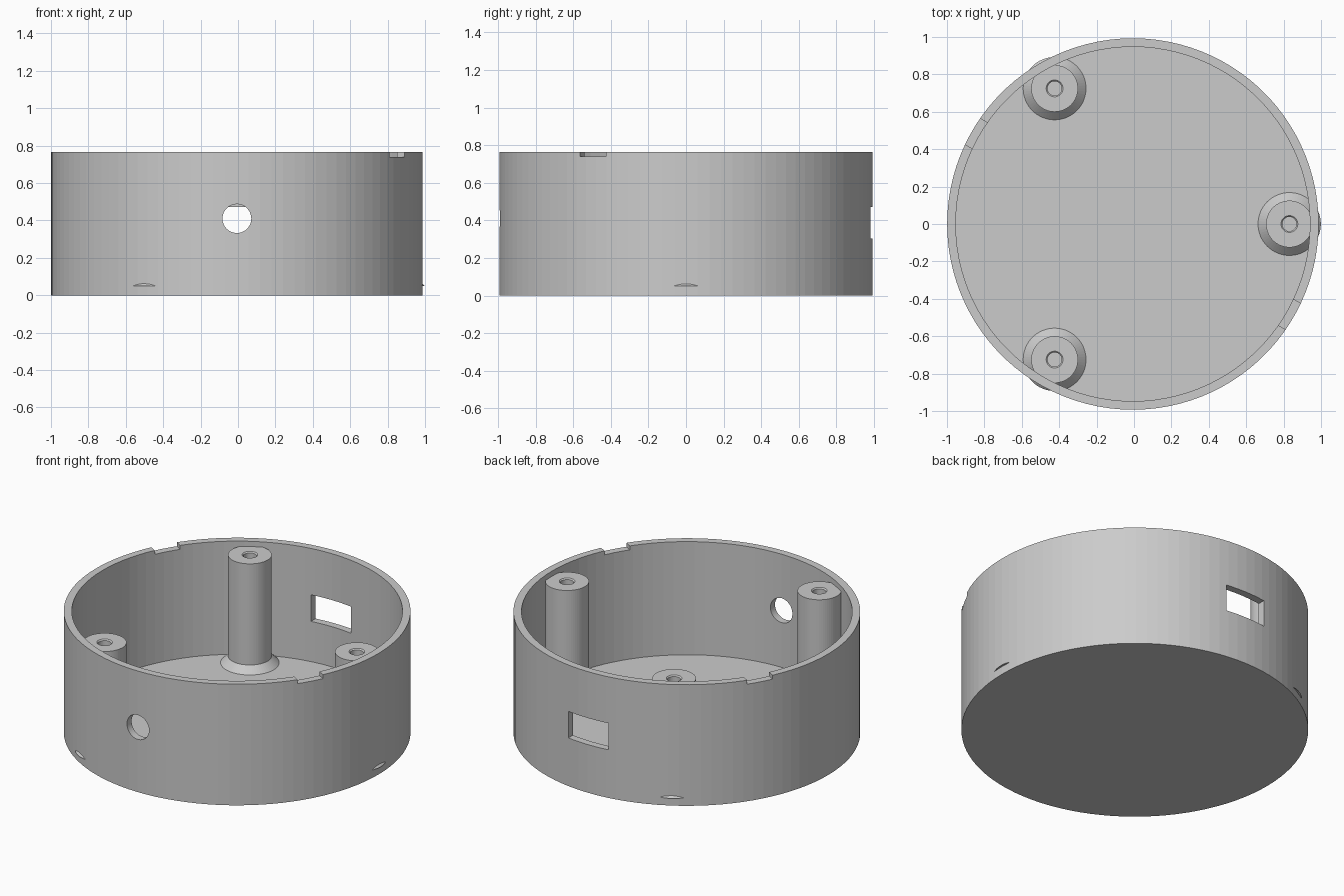
import bpy
import bmesh
from math import radians, cos, sin, tau
from mathutils import Vector, Matrix

if "Cube" in bpy.data.objects:
    bpy.data.objects.remove(bpy.data.objects["Cube"], do_unlink=True)

CENTRE = Vector((-0.006, 0, 0))
OUTER, INNER = 0.993, 0.947
HEIGHT, FLOOR = 0.765, 0.05
POST_TOP, POST_RING = 0.732, 0.837

grey = bpy.data.materials.new("plain grey")
grey.use_nodes = True
colour = (0.6, 0.6, 0.6, 1)
grey.diffuse_color = colour
grey.node_tree.nodes["Principled BSDF"].inputs["Base Color"].default_value = colour


def add_object(name, bm, location=(0, 0, 0)):
    bmesh.ops.recalc_face_normals(bm, faces=bm.faces)
    mesh = bpy.data.meshes.new(name)
    bm.to_mesh(mesh)
    bm.free()
    mesh.materials.append(grey)
    obj = bpy.data.objects.new(name, mesh)
    obj.location = location
    bpy.context.collection.objects.link(obj)
    return obj


def lathe(name, profile, location, steps=100):
    """Spin a closed (radius, height) profile around the z axis."""
    bm = bmesh.new()
    verts = [bm.verts.new((r, 0, z)) for r, z in profile]
    edges = [bm.edges.new(pair) for pair in zip(verts, verts[1:])]
    bmesh.ops.spin(bm, geom=verts + edges, cent=(0, 0, 0), axis=(0, 0, 1),
                   angle=tau, steps=steps, use_duplicate=False)
    bmesh.ops.remove_doubles(bm, verts=bm.verts, dist=0.0005)
    return add_object(name, bm, location)


def box_cutter(name, size, location, angle=0):
    bm = bmesh.new()
    bmesh.ops.create_cube(bm, size=1, matrix=Matrix.Rotation(angle, 4, "Z")
                          @ Matrix.Diagonal((*size, 1)))
    return add_object(name, bm, location)


def cut(target, cutter):
    """Subtract the cutter, then discard it."""
    cutter.hide_render = True
    mod = target.modifiers.new("cut", "BOOLEAN")
    mod.operation = "DIFFERENCE"
    mod.solver = "EXACT"
    mod.object = cutter
    bpy.context.view_layer.objects.active = target
    bpy.ops.object.modifier_apply(modifier=mod.name)
    bpy.data.objects.remove(cutter, do_unlink=True)


# Round cup with a flat floor
case = lathe("round_case", [(0, 0), (OUTER, 0), (OUTER, HEIGHT), (INNER, HEIGHT),
                            (INNER, FLOOR), (0, FLOOR)], CENTRE)

# Round cable hole through the front wall
bm = bmesh.new()
bmesh.ops.create_cone(bm, cap_ends=True, segments=64, radius1=0.077, radius2=0.077,
                      depth=0.4, matrix=Matrix.Rotation(radians(90), 4, "X"))
cut(case, add_object("cable_hole_cutter", bm, CENTRE + Vector((0, -0.97, 0.41))))

# Rectangular window through the back wall
cut(case, box_cutter("window_cutter", (0.28, 0.4, 0.168),
                     CENTRE + Vector((0, 0.97, 0.388))))

# Two opposite notches in the rim
for angle in (radians(-30), radians(150)):
    spot = Vector((cos(angle) * 0.97, sin(angle) * 0.97, HEIGHT))
    cut(case, box_cutter("notch_cutter", (0.3, 0.16, 0.05), CENTRE + spot, angle))

# Three screw posts with flared feet and blind holes
post_profile = [(0, 0.35), (0.038, 0.35), (0.038, POST_TOP - 0.007), (0.045, POST_TOP),
                (0.125, POST_TOP), (0.125, FLOOR + 0.043), (0.168, FLOOR), (0, FLOOR)]
for name, degrees in (("left", 0), ("back", 120), ("front", 240)):
    a = radians(degrees)
    lathe(name + "_screw_post", post_profile,
          CENTRE + Vector((cos(a), sin(a), 0)) * POST_RING, 64)
